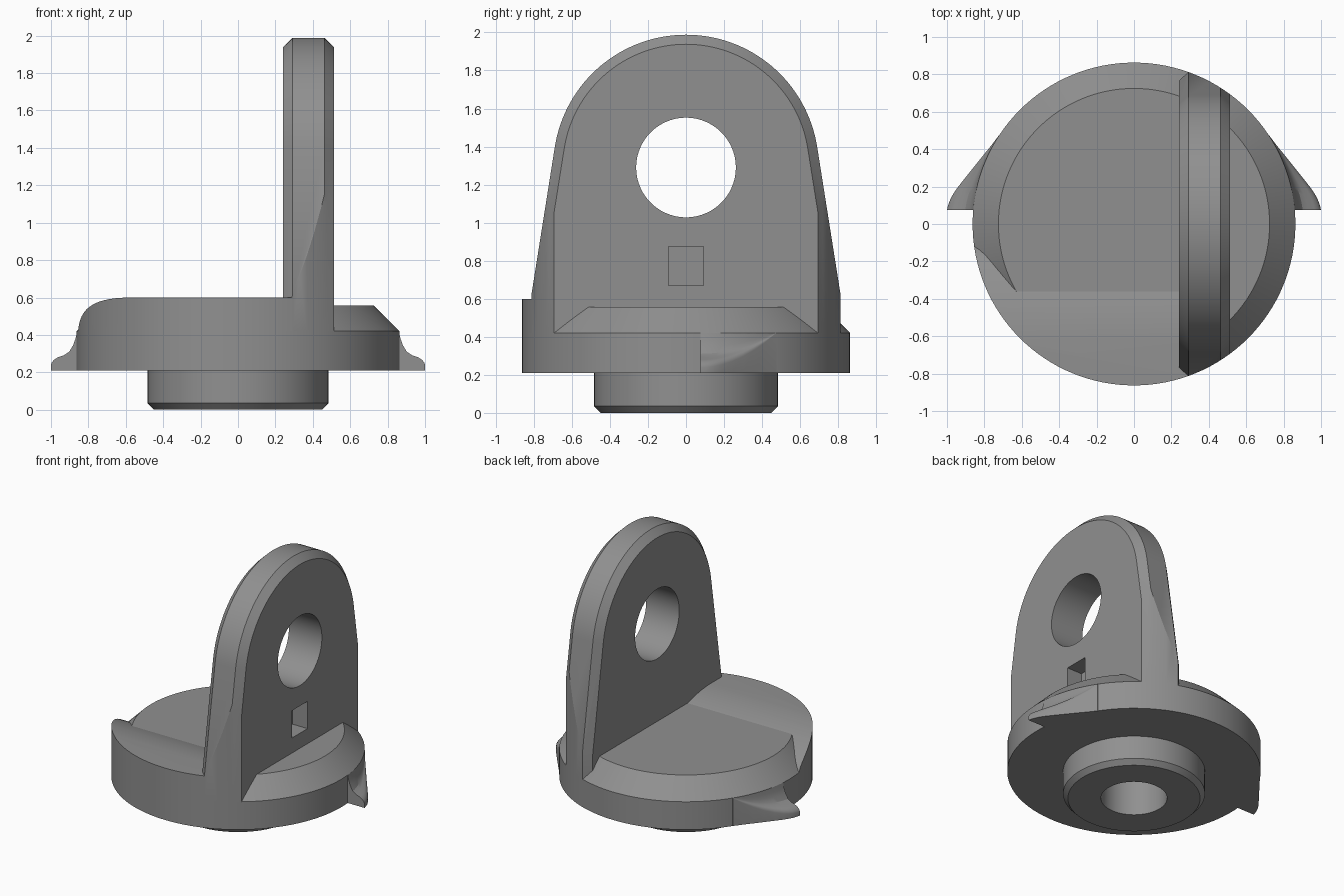
import bpy, bmesh, math

if "Cube" in bpy.data.objects:
    bpy.data.objects.remove(bpy.data.objects["Cube"])

R = 0.863      # disc radius
SEG = 128      # sides of round parts

gray = bpy.data.materials.new("plain gray")
gray.diffuse_color = (0.28, 0.28, 0.28, 1)
gray.use_nodes = True
gray.node_tree.nodes["Principled BSDF"].inputs["Base Color"].default_value = gray.diffuse_color


def make(name, loops, cap=True, closed=False):
    """Skin a row of equal-length closed loops."""
    bm = bmesh.new()
    rows = [[bm.verts.new(p) for p in loop] for loop in loops]
    n = len(rows[0])
    pairs = list(zip(rows, rows[1:])) + ([(rows[-1], rows[0])] if closed else [])
    for a, b in pairs:
        for i in range(n):
            j = (i + 1) % n
            bm.faces.new((a[i], a[j], b[j], b[i]))
    if cap and not closed:
        bm.faces.new(rows[0])
        bm.faces.new(rows[-1])
    bmesh.ops.remove_doubles(bm, verts=bm.verts, dist=1e-5)
    bmesh.ops.recalc_face_normals(bm, faces=bm.faces)
    me = bpy.data.meshes.new(name)
    bm.to_mesh(me)
    bm.free()
    ob = bpy.data.objects.new(name, me)
    bpy.context.collection.objects.link(ob)
    me.materials.append(gray)
    return ob


def ring(r, z, seg=SEG):
    return [(r * math.cos(2 * math.pi * i / seg), r * math.sin(2 * math.pi * i / seg), z)
            for i in range(seg)]


def boolean(ob, cutter, op):
    m = ob.modifiers.new(op.lower(), 'BOOLEAN')
    m.object, m.operation, m.solver = cutter, op, 'EXACT'
    bpy.context.view_layer.objects.active = ob
    bpy.ops.object.modifier_apply(modifier=m.name)


def smooth(ob):
    bpy.ops.object.select_all(action='DESELECT')
    ob.select_set(True)
    bpy.context.view_layer.objects.active = ob
    bpy.ops.object.shade_smooth_by_angle(angle=math.radians(25))


# Disc with bevelled top, lower boss and blind bore
profile = [(0.225, 0.40), (0.225, 0), (0.45, 0), (0.483, 0.035), (0.483, 0.21),
           (R, 0.21), (R, 0.42), (0.725, 0.557)]
base = make("base_disc", [ring(r, z) for r, z in profile])

# Cylinder that trims the upper parts to the disc outline
trim = make("trim_cylinder", [ring(R, -1), ring(R, 3)])

# Raised front lip with a rounded slope
lip_curve = [(-0.12, 0.42), (-0.14, 0.448), (-0.17, 0.473), (-0.21, 0.497), (-0.26, 0.521),
             (-0.31, 0.541), (-0.37, 0.56), (-0.44, 0.578), (-0.51, 0.59), (-0.57, 0.597),
             (-0.63, 0.6), (-1, 0.6), (-1, 0.42)]
lip = make("front_lip", [[(x, y, z) for y, z in lip_curve] for x in (-1, 0.29)])
boolean(lip, trim, 'INTERSECT')

# Upright plate: arched outline, chamfered on both faces
CZ, TILT = 1.29, math.radians(9)


def arch(x, inset):
    r = 0.698 - inset
    pts = []
    for i in range(65):
        a = -TILT * -1 + (math.pi - 2 * TILT) * i / 64
        pts.append((x, r * math.cos(a), CZ + r * math.sin(a)))
    y0, z0 = pts[0][1:]
    side = 0.815 - inset
    zs = z0 - (side - y0) / math.tan(TILT)
    left = [(x, -side, zs), (x, -side, 0.42)]
    right = [(x, side, 0.42), (x, side, zs)]
    return pts + left + right


plate = make("upright_plate", [arch(0.24, 0.05), arch(0.292, 0), arch(0.462, 0), arch(0.514, 0.05)])
boolean(plate, trim, 'INTERSECT')

# Round eye through the plate
eye = make("eye_cutter", [[(x, y, z + CZ) for y, z, _ in ring(0.262, 0, 96)] for x in (0, 1)])
boolean(plate, eye, 'DIFFERENCE')

# Small square pocket on the outer face
pocket = make("pocket_cutter", [[(x, -0.092, 0.67), (x, 0.092, 0.67), (x, 0.092, 0.875),
                                 (x, -0.092, 0.875)] for x in (0.39, 0.7)])
boolean(plate, pocket, 'DIFFERENCE')

# Side tabs: concave flare that fades into the disc
section = [(1, 0), (1, 0.14), (0.97, 0.2), (0.89, 0.27), (0.75, 0.33), (0.5, 0.39), (0.3, 0.48),
           (0.15, 0.65), (0.06, 0.82), (0, 1)]
outline = [(0.075, 1.0), (0.1, 0.994), (0.13, 0.983), (0.16, 0.967), (0.19, 0.947),
           (0.24, 0.908), (0.3, 0.86), (0.36, 0.812), (0.42, 0.763), (0.475, 0.721)]


def tab_loop(y, xo, s):
    xc = math.sqrt(R * R - y * y)
    k = (y - 0.075) / 0.4          # top flattens towards the disc rim
    loop = []
    for t, h in section:
        h = h if h == 0 else h + (1 - h) * k * k
        loop.append((s * (xc + max(xo - xc, 0.001) * t), y, 0.21 + 0.21 * h))
    loop += [(s * (xc - 0.05), y, 0.42), (s * (xc - 0.05), y, 0.21)]
    return loop


tabs = [make(n, [tab_loop(y, xo, s) for y, xo in outline])
        for n, s in (("tab_left", -1), ("tab_right", 1))]

for ob in [base, lip, plate] + tabs:
    smooth(ob)
for ob in (trim, eye, pocket):
    ob.hide_render = True
    ob.hide_set(True)
